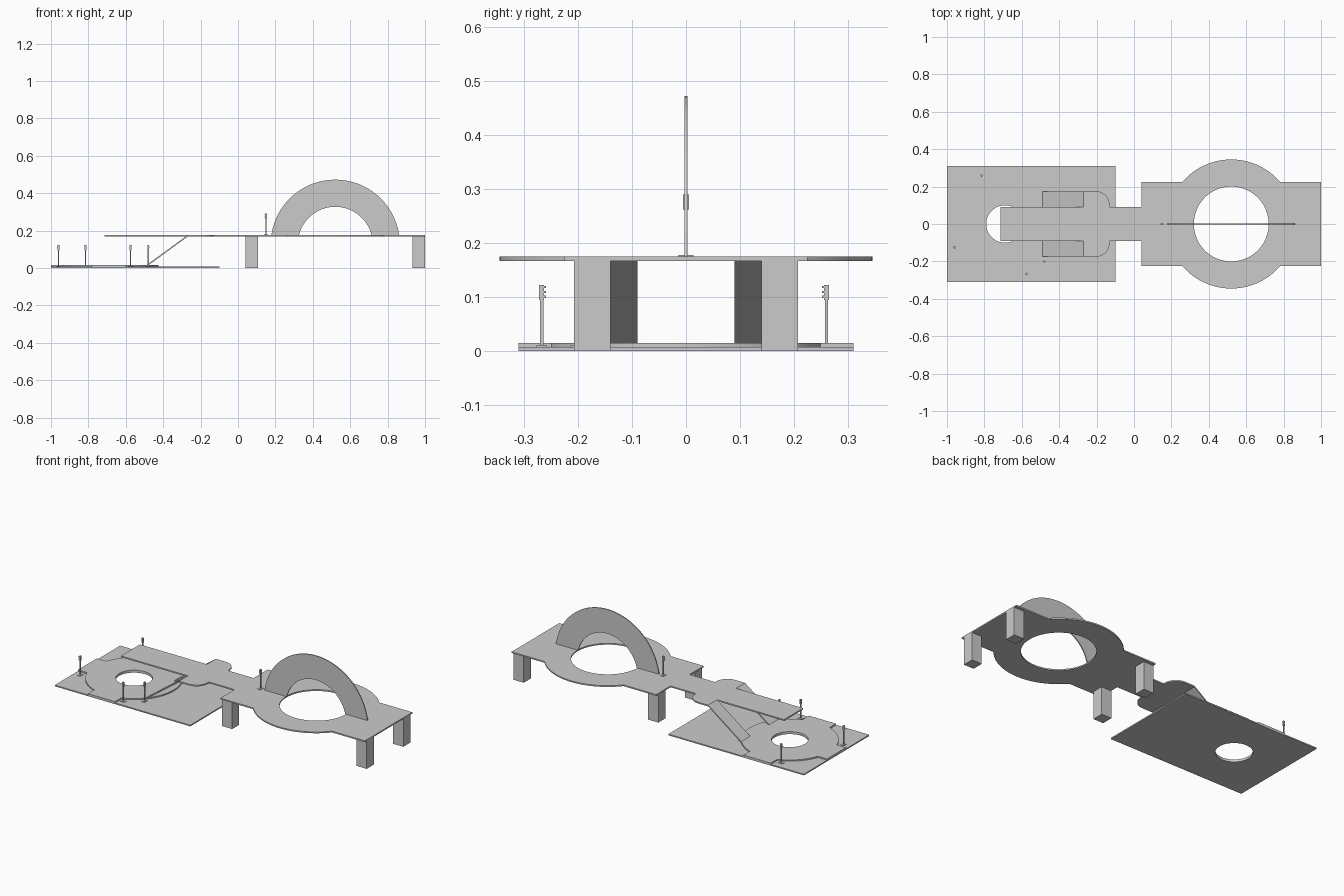
import bpy
import bmesh
from math import sin, cos, asin, acos, degrees, radians, pi
from mathutils import Matrix

cube = bpy.data.objects.get("Cube")
if cube:
    bpy.data.objects.remove(cube, do_unlink=True)

GREY = (0.6, 0.6, 0.6, 1.0)
grey = bpy.data.materials.new("plain grey")
grey.use_nodes = True
grey.diffuse_color = GREY
grey.node_tree.nodes["Principled BSDF"].inputs["Base Color"].default_value = GREY


def arc(cx, cy, r, start, end, n=32):
    """Points along an arc, angles in degrees, both ends included."""
    steps = [radians(start + (end - start) * i / n) for i in range(n + 1)]
    return [(cx + r * cos(a), cy + r * sin(a)) for a in steps]


def circle(cx, cy, r, n=64):
    return arc(cx, cy, r, 0, 360, n)[:-1]


def mirrored(half):
    """Close a y > 0 half outline with its reflection in the x axis."""
    return half + [(x, -y) for x, y in reversed(half)]


def slab(name, loops, low, high, upright=False):
    """Extrude outlines (inner loops become holes) along z, or along y if upright."""
    curve = bpy.data.curves.new(name, 'CURVE')
    curve.dimensions = '2D'
    curve.fill_mode = 'BOTH'
    curve.extrude = (high - low) / 2
    for loop in loops:
        spline = curve.splines.new('POLY')
        spline.points.add(len(loop) - 1)
        for point, (u, v) in zip(spline.points, loop):
            point.co = (u, v, 0, 1)
        spline.use_cyclic_u = True
    obj = bpy.data.objects.new(name, curve)
    bpy.context.collection.objects.link(obj)
    bpy.ops.object.select_all(action='DESELECT')
    obj.select_set(True)
    bpy.context.view_layer.objects.active = obj
    bpy.ops.object.convert(target='MESH')
    obj = bpy.context.view_layer.objects.active

    mid = (low + high) / 2
    if upright:
        move = Matrix.Translation((0, mid, 0)) @ Matrix.Rotation(pi / 2, 4, 'X')
    else:
        move = Matrix.Translation((0, 0, mid))
    bm = bmesh.new()
    bm.from_mesh(obj.data)
    bmesh.ops.remove_doubles(bm, verts=bm.verts, dist=0.00005)
    bmesh.ops.transform(bm, matrix=move, verts=bm.verts)
    bmesh.ops.recalc_face_normals(bm, faces=bm.faces)
    bm.to_mesh(obj.data)
    bm.free()
    obj.data.materials.clear()
    obj.data.materials.append(grey)
    bpy.ops.object.shade_smooth_by_angle(angle=radians(30))
    return obj


def boxes(name, parts, turn=0, at=(0, 0, 0)):
    """One object made of boxes given as (centre, size)."""
    bm = bmesh.new()
    for centre, size in parts:
        matrix = Matrix.Translation(centre) @ Matrix.Diagonal((*size, 1))
        bmesh.ops.create_cube(bm, size=1, matrix=matrix)
    mesh = bpy.data.meshes.new(name)
    bm.to_mesh(mesh)
    bm.free()
    mesh.materials.append(grey)
    obj = bpy.data.objects.new(name, mesh)
    obj.location = at
    obj.rotation_euler.z = radians(turn)
    bpy.context.collection.objects.link(obj)
    return obj


GROUND, ROAD, UNDER, DECK = 0.0075, 0.015, 0.167, 0.175
HUB = -0.69      # centre of the low roundabout
RING = 0.52      # centre of the raised roundabout

# Low base plate with the round opening
hole = circle(HUB, 0, 0.1)
slab("base_plate", [[(-1, -0.31), (-0.1, -0.31), (-0.1, 0.31), (-1, 0.31)], hole],
     0, GROUND)

# Raised road: a disc with arms to the back, front and right
R = 0.265
side = degrees(acos(0.09 / R))
end = 180 - degrees(asin(0.09 / R))
road = (arc(HUB, 0, R, 0.5, side) + [(HUB + 0.09, 0.31), (HUB - 0.09, 0.31)]
        + arc(HUB, 0, R, 180 - side, end) + [(-1, 0.09)])
slab("low_roundabout", [mirrored(road), hole], GROUND, ROAD)

# Overpass deck, widened where the ramps arrive
bridge = ([(-0.715, 0.09), (-0.27, 0.09), (-0.27, 0.175)]
          + arc(-0.205, 0.1, 0.075, 90, 0, 12) + [(-0.13, 0.09), (0.04, 0.09)])
slab("overpass", [mirrored(bridge)], UNDER, DECK)

# Two ramps either side of the overpass
ramp = [(-0.5, GROUND), (-0.488, GROUND), (-0.27, UNDER), (-0.27, DECK)]
for label, low, high in (("left", -0.175, -0.09), ("right", 0.09, 0.175)):
    slab(label + "_ramp", [ramp], low, high, upright=True)

# Raised platform with its round opening
turn = degrees(asin(0.225 / 0.345))
platform = [(1, 0.225)] + arc(RING, 0, 0.345, turn, 180 - turn) + [(0.04, 0.225)]
slab("platform", [mirrored(platform), circle(RING, 0, 0.2)], UNDER, DECK)

# Upright arch, a ring cut off by the platform
drop = 0.048
outer = degrees(asin(drop / 0.345))
inner = degrees(asin(drop / 0.2))
arch = (arc(RING, DECK - drop, 0.345, outer, 180 - outer, 48)
        + arc(RING, DECK - drop, 0.2, 180 - inner, inner, 48))
slab("arch", [arch], -0.003, 0.003, upright=True)

# Platform legs
for x in (0.0725, 0.9665):
    for y in (-0.1735, 0.1735):
        boxes("platform_leg", [((x, y, UNDER / 2), (0.067, 0.067, UNDER))])

# Signal posts: foot, pole, head and three visors
signal = [((0, 0, 0.0015), (0.02, 0.028, 0.003)),
          ((0, 0, 0.05), (0.006, 0.006, 0.1)),
          ((0, 0, 0.101), (0.009, 0.011, 0.028))]
signal += [((0.006, 0, 0.093 + 0.009 * i), (0.004, 0.007, 0.004)) for i in range(3)]
for x, y, z, facing in ((-0.96, -0.125, GROUND, 180), (-0.815, 0.26, GROUND, -90),
                        (-0.575, -0.267, GROUND, 90), (-0.48, -0.2, GROUND, 0),
                        (0.15, 0, DECK, 180)):
    boxes("signal_post", signal, facing, (x, y, z))
